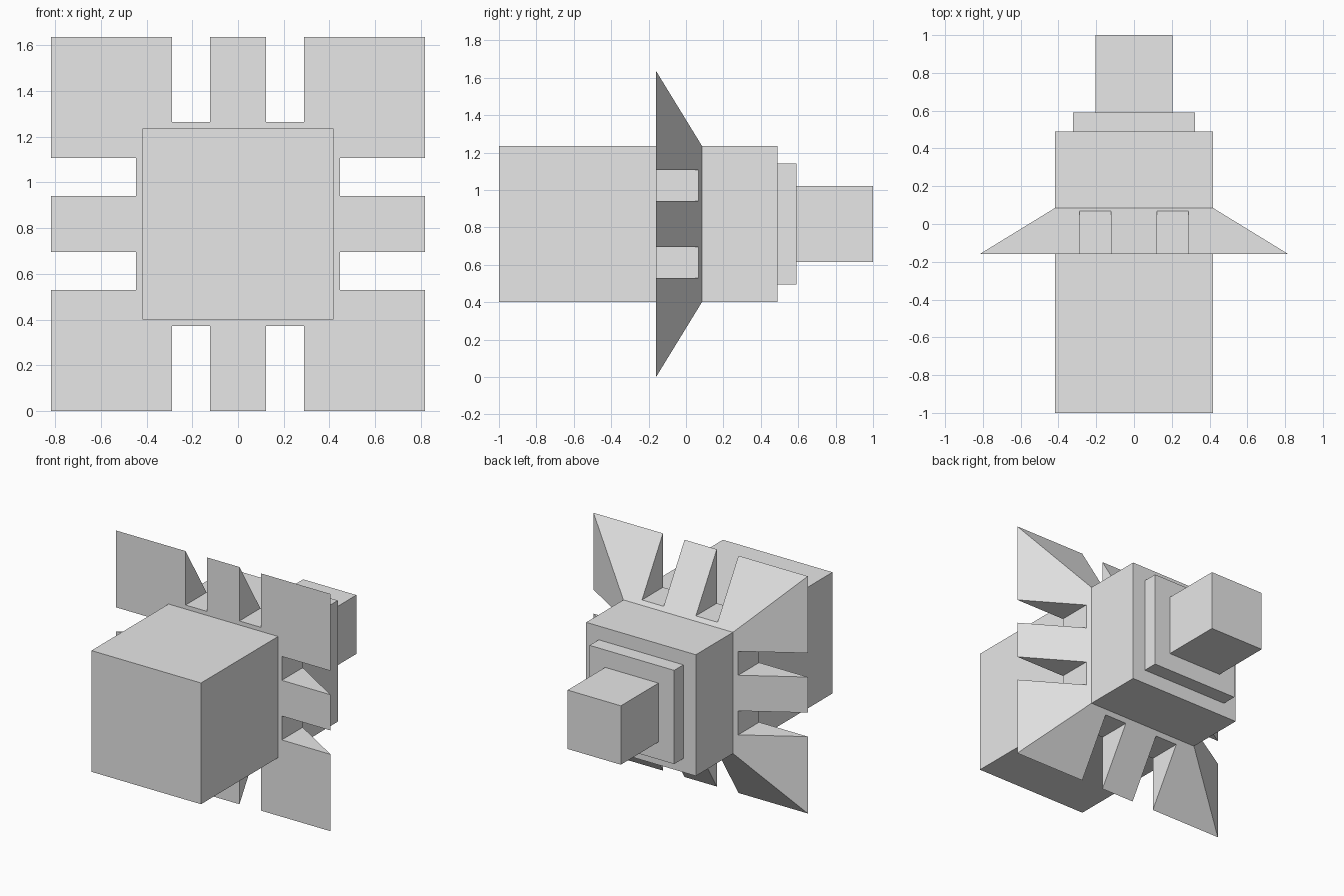
import bpy, bmesh
from mathutils import Matrix

if "Cube" in bpy.data.objects:
    bpy.data.objects.remove(bpy.data.objects["Cube"], do_unlink=True)

MID = 0.818                      # height of the long axis
BODY, FLARE = 0.418, 0.818       # half widths
FLARE_FRONT, FLARE_BACK = -0.16, 0.085

grey = bpy.data.materials.new("light grey")
grey.use_nodes = True
grey.diffuse_color = (0.8, 0.8, 0.8, 1)
grey.node_tree.nodes["Principled BSDF"].inputs["Base Color"].default_value = (0.8, 0.8, 0.8, 1)


def add_box(bm, x, y, z):
    """Add a box from (low, high) ranges on each axis."""
    verts = bmesh.ops.create_cube(bm, size=1)["verts"]
    for v in verts:
        v.co = [r[0] if c < 0 else r[1] for c, r in zip(v.co, (x, y, z))]
    return verts


def finish(bm, name):
    mesh = bpy.data.meshes.new(name)
    bmesh.ops.recalc_face_normals(bm, faces=bm.faces)
    bm.to_mesh(mesh)
    bm.free()
    mesh.materials.append(grey)
    obj = bpy.data.objects.new(name, mesh)
    obj.location.z = MID
    bpy.context.collection.objects.link(obj)
    return obj


def square_block(name, half, front, back, back_half=None):
    """Square block along y, optionally tapering towards the back."""
    bm = bmesh.new()
    verts = add_box(bm, (-half, half), (front, back), (-half, half))
    if back_half:
        for v in verts:
            if v.co.y == max(front, back) or v.co.y > (front + back) / 2:
                v.co.x *= back_half / half
                v.co.z *= back_half / half
    return finish(bm, name)


# Stepped body
square_block("main_body", BODY, -1, 0.49)
square_block("rear_step", 0.323, 0.49, 0.59)
square_block("rear_stub", 0.203, 0.59, 1)

# Flared collar, with two notches on each of its four sides
collar = square_block("flared_collar", FLARE, FLARE_FRONT, FLARE_BACK, BODY)
bm = bmesh.new()
for turn in range(4):
    spin = Matrix.Rotation(turn * 1.5707963, 3, "Y")
    for x in ((-0.288, -0.123), (0.123, 0.288)):
        verts = add_box(bm, x, (-0.3, 0.2), (0.446, 1))
        bmesh.ops.rotate(bm, verts=verts, cent=(0, 0, 0), matrix=spin)
cutter = finish(bm, "notch_cutter")
cutter.hide_render = True

cut = collar.modifiers.new("notches", "BOOLEAN")
cut.operation = "DIFFERENCE"
cut.solver = "EXACT"
cut.object = cutter

# Bake the notches and drop the cutter
graph = bpy.context.evaluated_depsgraph_get()
notched = bpy.data.meshes.new_from_object(collar.evaluated_get(graph))
collar.modifiers.clear()
collar.data = notched
bpy.data.objects.remove(cutter, do_unlink=True)
